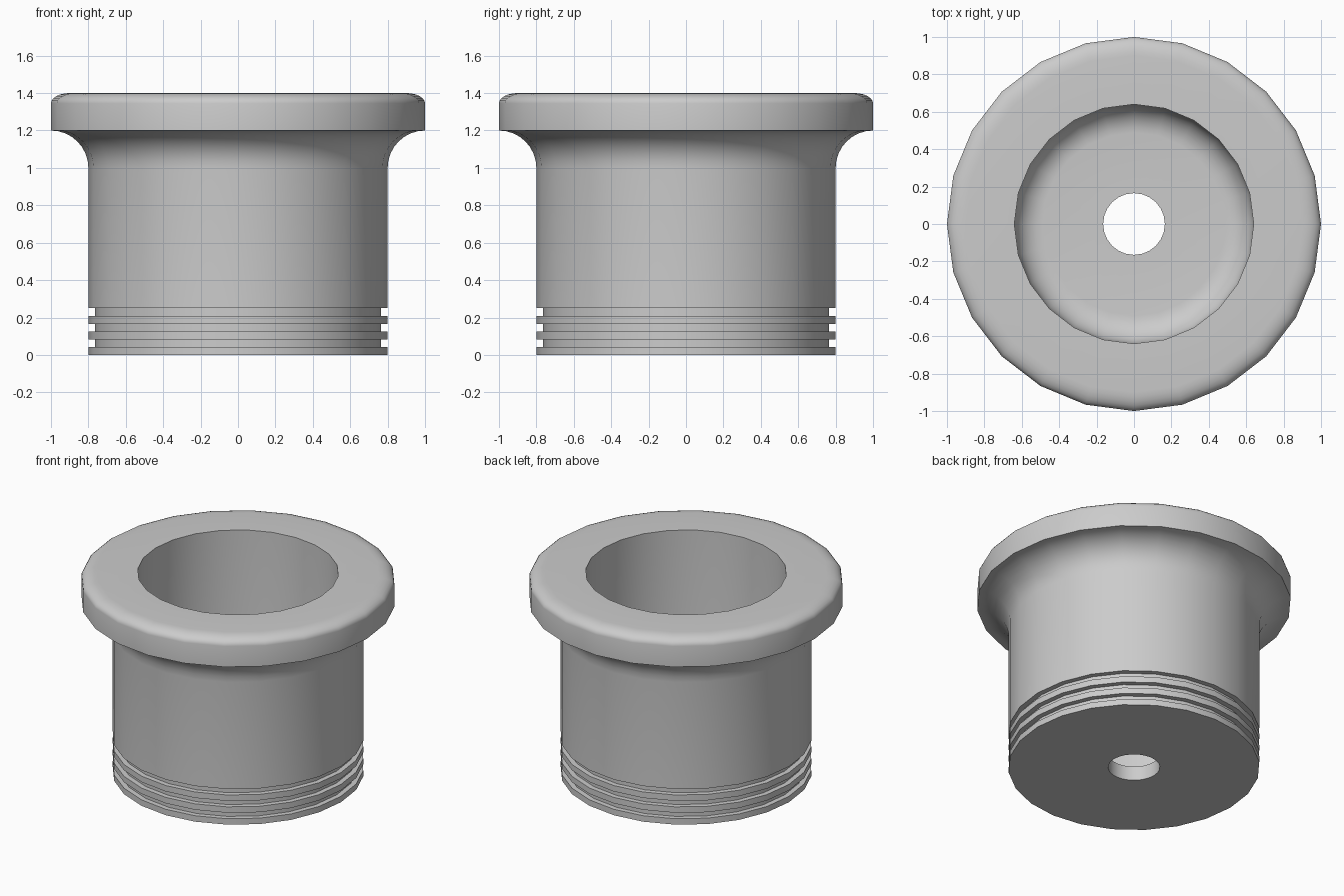
import bpy, bmesh
from math import pi, sin, cos, radians

SEGMENTS = 24

cube = bpy.data.objects.get("Cube")
if cube:
    bpy.data.objects.remove(cube, do_unlink=True)

grey = bpy.data.materials.new("plain grey")
grey.use_nodes = True
colour = (0.6, 0.6, 0.6, 1)
grey.diffuse_color = colour
grey.node_tree.nodes["Principled BSDF"].inputs["Base Color"].default_value = colour


def arc(cx, cz, rx, rz, start, end, steps=8):
    """Points on an elliptical arc, angles in degrees."""
    angles = [radians(start + (end - start) * i / steps) for i in range(steps + 1)]
    return [(cx + rx * cos(a), cz + rz * sin(a)) for a in angles]


def lathe(name, profile):
    """Revolve a closed (radius, height) profile about z."""
    bm = bmesh.new()
    verts = [bm.verts.new((r, 0, z)) for r, z in profile]
    edges = [bm.edges.new((v, verts[i - 1])) for i, v in enumerate(verts)]
    bmesh.ops.spin(bm, geom=verts + edges, cent=(0, 0, 0), axis=(0, 0, 1),
                   angle=2 * pi, steps=SEGMENTS, use_merge=False)
    bmesh.ops.remove_doubles(bm, verts=bm.verts[:], dist=1e-4)
    bmesh.ops.recalc_face_normals(bm, faces=bm.faces[:])
    mesh = bpy.data.meshes.new(name)
    bm.to_mesh(mesh)
    bm.free()
    mesh.materials.append(grey)
    obj = bpy.data.objects.new(name, mesh)
    bpy.context.collection.objects.link(obj)
    bpy.context.view_layer.objects.active = obj
    obj.select_set(True)
    bpy.ops.object.shade_smooth_by_angle(angle=radians(35))
    obj.select_set(False)
    return obj


# Underside with drain hole
profile = [(0.165, 0), (0.8, 0)]

# Three square grooves around the foot
pitch = 0.25 / 6
for i in range(3):
    low, high = (2 * i + 1) * pitch, (2 * i + 2) * pitch
    profile += [(0.8, low), (0.765, low), (0.765, high), (0.8, high)]

# Outer wall flaring into the flange, then the rounded rim
profile += arc(1, 1, 0.2, 0.2, 180, 90)
profile += arc(0.9, 1.345, 0.1, 0.055, 0, 90, 6)

# Inner wall, rounded floor corner and top of the hole
profile += [(0.64, 1.4)]
profile += arc(0.49, 0.25, 0.15, 0.15, 0, -90)
profile += [(0.165, 0.1)]

lathe("flanged_cup", profile)
